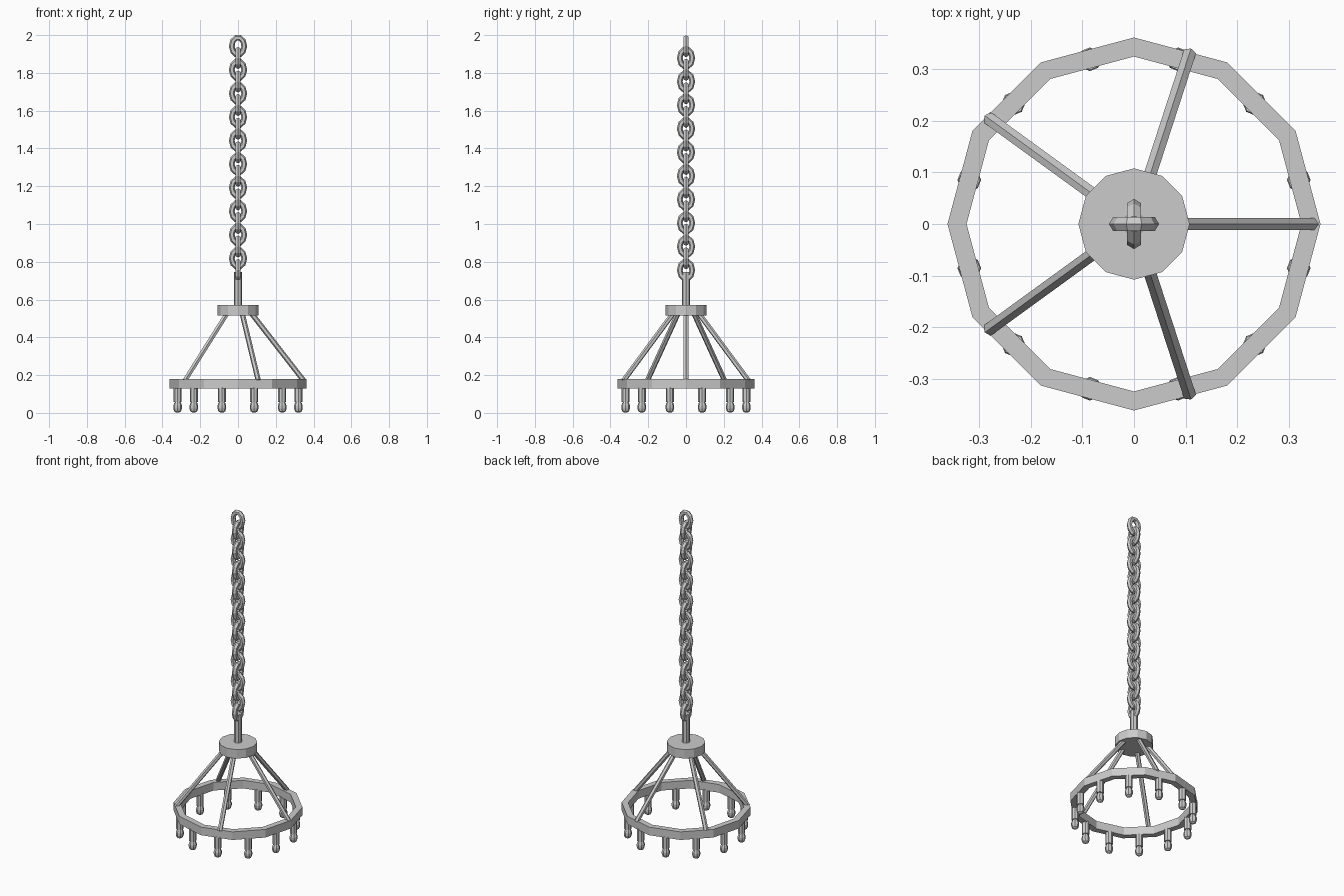
import bpy, bmesh
from math import sin, cos, pi, radians
from mathutils import Vector

if "Cube" in bpy.data.objects:
    bpy.data.objects.remove(bpy.data.objects["Cube"])


def make_object(name, verts, faces):
    mesh = bpy.data.meshes.new(name)
    mesh.from_pydata(verts, [], faces)
    bm = bmesh.new()
    bm.from_mesh(mesh)
    bmesh.ops.recalc_face_normals(bm, faces=bm.faces)
    bm.to_mesh(mesh)
    bm.free()
    obj = bpy.data.objects.new(name, mesh)
    bpy.context.collection.objects.link(obj)
    return obj


def lathe(name, profile, sides, centre=(0, 0), closed=False):
    """Revolve (radius, z) points around a vertical axis; cap open ends."""
    verts, faces = [], []
    n = len(profile)
    for r, z in profile:
        for i in range(sides):
            a = 2 * pi * i / sides
            verts.append((centre[0] + r * cos(a), centre[1] + r * sin(a), z))
    for j in range(n if closed else n - 1):
        k = (j + 1) % n
        for i in range(sides):
            m = (i + 1) % sides
            faces.append((j * sides + i, j * sides + m, k * sides + m, k * sides + i))
    if not closed:
        faces.append(tuple(range(sides)))
        faces.append(tuple(range((n - 1) * sides, n * sides)))
    return make_object(name, verts, faces)


def rod(name, start, end, radius, sides=6):
    """Straight faceted bar with one edge facing upward."""
    start, end = Vector(start), Vector(end)
    axis = (end - start).normalized()
    side = axis.cross(Vector((0, 0, 1))).normalized()
    up = side.cross(axis)
    verts = []
    for p in (start, end):
        for i in range(sides):
            a = 2 * pi * i / sides
            verts.append(p + radius * (cos(a) * up + sin(a) * side))
    faces = [(i, (i + 1) % sides, sides + (i + 1) % sides, sides + i) for i in range(sides)]
    faces += [tuple(range(sides)), tuple(range(sides, 2 * sides))]
    return make_object(name, verts, faces)


def chain_link(name, z, turned, major=10, minor=6):
    """Elongated low-poly torus standing upright."""
    verts, faces = [], []
    for i in range(major):
        a = 2 * pi * i / major
        for j in range(minor):
            b = 2 * pi * j / minor
            r = 0.0155 * cos(b)
            x, y = (0.033 + r) * cos(a), 0.0155 * sin(b)
            if turned:
                x, y = -y, x
            verts.append((x, y, z + (0.046 + r) * sin(a)))
            p, q = (i + 1) % major, (j + 1) % minor
            faces.append((i * minor + j, p * minor + j, p * minor + q, i * minor + q))
    return make_object(name, verts, faces)


# Outer ring
lathe("ring", [(0.362, 0.13), (0.362, 0.18), (0.325, 0.18), (0.325, 0.13)], 12, closed=True)

# Hub and stem
lathe("hub", [(0.108, 0.515), (0.108, 0.57)], 12)
lathe("stem", [(0.022, 0.56), (0.022, 0.745)], 8)

# Slanted spokes
for k in range(5):
    a = radians(72 * k)
    c, s = cos(a), sin(a)
    rod(f"spoke_{k + 1}", (0.347 * c, 0.347 * s, 0.172), (0.065 * c, 0.065 * s, 0.535), 0.014)

# Sockets and bulbs under the ring
for k in range(12):
    a = radians(15 + 30 * k)
    centre = (0.331 * cos(a), 0.331 * sin(a))
    lathe(f"socket_{k + 1}", [(0.021, 0.058), (0.021, 0.135)], 8, centre)
    lathe(f"bulb_{k + 1}", [(0.008, 0.002), (0.018, 0.008), (0.023, 0.024),
                            (0.023, 0.038), (0.018, 0.052), (0.012, 0.06)], 8, centre)

# Chain of alternating links
for k in range(20):
    chain_link(f"chain_link_{k + 1}", 1.9415 - 0.0624 * k, k % 2 == 1)
